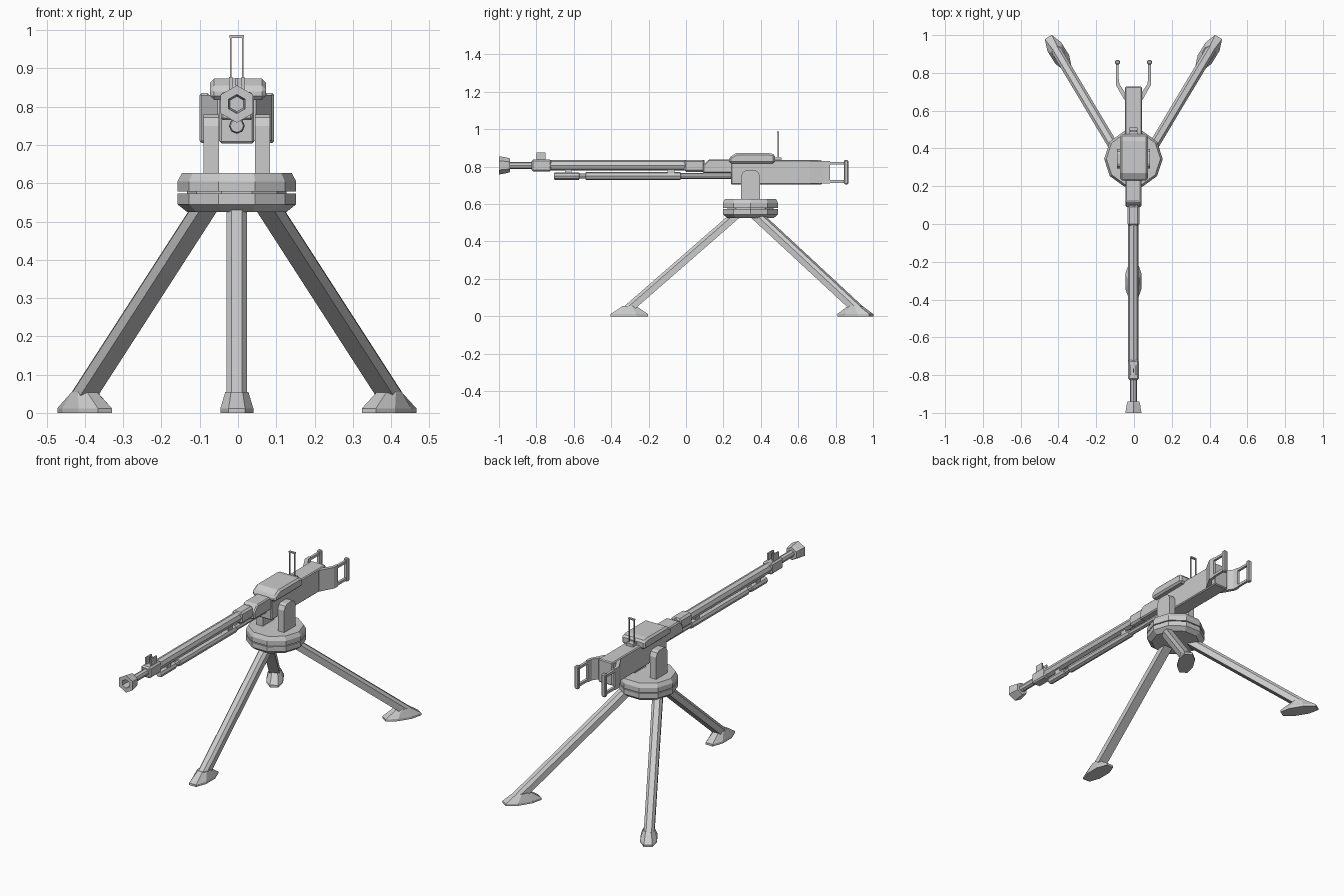
import bpy, bmesh
from math import pi, cos, sin
from mathutils import Vector

if "Cube" in bpy.data.objects:
    bpy.data.objects.remove(bpy.data.objects["Cube"])

CX = -0.003      # symmetry line of the whole model
HUB_Y = 0.345    # turntable centre
BORE_Z = 0.807   # barrel axis height


def make(name, bm):
    bmesh.ops.recalc_face_normals(bm, faces=bm.faces)
    me = bpy.data.meshes.new(name)
    bm.to_mesh(me)
    bm.free()
    ob = bpy.data.objects.new(name, me)
    bpy.context.collection.objects.link(ob)
    return ob


def bevel(ob, width):
    m = ob.modifiers.new("bevel", 'BEVEL')
    m.width, m.segments, m.limit_method = width, 1, 'ANGLE'


def loft(name, rings, caps=True):
    """Skin matching rings of points; closed at both ends or looped."""
    bm = bmesh.new()
    vs = [[bm.verts.new(p) for p in r] for r in rings]
    n = len(vs[0])
    pairs = list(zip(vs, vs[1:])) + ([] if caps else [(vs[-1], vs[0])])
    for a, b in pairs:
        for i in range(n):
            bm.faces.new((a[i], a[(i + 1) % n], b[(i + 1) % n], b[i]))
    if caps:
        bm.faces.new(vs[0])
        bm.faces.new(vs[-1])
    return make(name, bm)


def box(name, x, y, z, bev=0):
    """Box from (min, max) ranges, x relative to the symmetry line."""
    ring = lambda h: [(CX + x[i], y[j], h) for i, j in ((0, 0), (1, 0), (1, 1), (0, 1))]
    ob = loft(name, [ring(z[0]), ring(z[1])])
    if bev:
        bevel(ob, bev)
    return ob


def side_profile(name, pts, x0, x1, bev=0):
    """Extrude a (y, z) outline across x."""
    ob = loft(name, [[(CX + x, y, z) for y, z in pts] for x in (x0, x1)])
    if bev:
        bevel(ob, bev)
    return ob


def tube(name, profile, z, sides=6, caps=True):
    """Turned part along y from (y, radius) pairs, corner pointing up."""
    rings = [[(CX + r * sin(2 * pi * i / sides), y, z + r * cos(2 * pi * i / sides))
              for i in range(sides)] for y, r in profile]
    return loft(name, rings, caps)


def disc(name, profile, sides=10):
    """Turntable disc from (z, radius) pairs."""
    return loft(name, [[(CX + r * cos(2 * pi * i / sides), HUB_Y + r * sin(2 * pi * i / sides), z)
                        for i in range(sides)] for z, r in profile])


# Turntable: two discs with a narrow gap and a hidden spindle
disc("turntable_lower", [(0.525, 0.13), (0.545, 0.155), (0.573, 0.155)])
disc("turntable_upper", [(0.578, 0.155), (0.605, 0.155), (0.627, 0.143)])
disc("turntable_spindle", [(0.56, 0.13), (0.59, 0.13)])


# Tripod legs and feet
def leg(name, top, bottom):
    top, bottom = Vector(top), Vector(bottom)
    d = (top - bottom).normalized()
    side = d.cross(Vector((0, 0, 1))).normalized()
    up = side.cross(d)
    sec = [(-0.027, -0.024), (0.027, -0.024), (0.027, 0.008), (0.014, 0.024),
           (-0.014, 0.024), (-0.027, 0.008)]
    loft(name, [[p + side * a + up * b for a, b in sec] for p in (bottom, top)])


def foot(name, centre, out):
    out = Vector((out[0], out[1], 0)).normalized()
    side = Vector((-out.y, out.x, 0))
    c = Vector((centre[0], centre[1], 0))
    oct8 = lambda L, W, z: [c + out * a * L + side * b * W + Vector((0, 0, z)) for a, b in (
        (1, -.5), (1, .5), (.4, 1), (-.4, 1), (-1, .5), (-1, -.5), (-.4, -1), (.4, -1))]
    loft(name, [oct8(0.1, 0.043, 0), oct8(0.1, 0.043, 0.012), oct8(0.036, 0.03, 0.055)])


leg("front_leg", (CX, 0.27, 0.545), (CX, -0.315, 0.035))
foot("front_foot", (CX, -0.303), (0, -1))
for label, s in (("left", -1), ("right", 1)):
    leg("rear_leg_" + label, (CX + s * 0.083, 0.375, 0.545), (CX + s * 0.412, 0.925, 0.035))
    foot("rear_foot_" + label, (CX + s * 0.398, 0.905), (s * 0.53, 0.85))

    # Cradle uprights with rounded tops
    arch = [(0.294, 0.62), (0.396, 0.62), (0.396, 0.75), (0.385, 0.772), (0.37, 0.78),
            (0.32, 0.78), (0.305, 0.772), (0.294, 0.75)]
    side_profile("cradle_upright_" + label, arch, s * 0.047, s * 0.087)

    # Spade grips: flared plate, two arms, upright handle
    plan = [(0.04, 0.66), (0.05, 0.66), (0.092, 0.735), (0.092, 0.77), (0.078, 0.77), (0.074, 0.74), (0.04, 0.69)]
    loft("grip_plate_" + label, [[(CX + s * x, y, z) for x, y in plan] for z in (0.71, 0.83)])
    xr = (s * 0.078, s * 0.092)
    box("grip_arm_top_" + label, xr, (0.765, 0.855), (0.812, 0.826))
    box("grip_arm_bottom_" + label, xr, (0.765, 0.855), (0.714, 0.728))
    box("grip_handle_" + label, (s * 0.072, s * 0.097), (0.845, 0.868), (0.705, 0.836), 0.005)

    # Rear sight posts and front sight ears
    box("rear_sight_post_" + label, (s * 0.014, s * 0.018), (0.488, 0.496), (0.835, 0.985))
    box("front_sight_ear_" + label, (s * 0.012, s * 0.02), (-0.80, -0.75), (0.835, 0.877))

# Receiver
side_profile("receiver_body", [(0.24, 0.704), (0.727, 0.704), (0.727, 0.835), (0.24, 0.835)],
             -0.045, 0.045, 0.005)
side_profile("receiver_nose", [(0.09, 0.765), (0.26, 0.765), (0.26, 0.838), (0.12, 0.838), (0.09, 0.805)],
             -0.042, 0.042, 0.006)
side_profile("feed_cover", [(0.23, 0.818), (0.476, 0.818), (0.476, 0.866), (0.44, 0.873), (0.27, 0.873), (0.23, 0.85)],
             -0.07, 0.076, 0.01)
box("rear_sight_base", (-0.022, 0.022), (0.47, 0.51), (0.83, 0.85))
box("rear_sight_bar", (-0.019, 0.019), (0.486, 0.498), (0.98, 0.987))

# Barrel, collar and front sight block
box("barrel_collar", (-0.031, 0.031), (-0.01, 0.1), (0.772, 0.837), 0.01)
tube("barrel", [(0.1, 0.028), (-0.73, 0.028)], BORE_Z, 8)
tube("barrel_tip", [(-0.72, 0.019), (-0.95, 0.019)], BORE_Z, 8)
box("front_sight_block", (-0.029, 0.029), (-0.825, -0.72), (0.775, 0.838), 0.008)
box("front_sight_blade", (-0.003, 0.003), (-0.785, -0.765), (0.835, 0.875))

# Flared hexagonal muzzle with a recessed bore
tube("muzzle", [(-0.94, 0.036), (-0.955, 0.041), (-1.0, 0.049), (-1.0, 0.025), (-0.95, 0.02)], BORE_Z)

# Gas tube below the barrel and its hangers
tube("gas_tube", [(-0.705, 0.017), (-0.70, 0.02), (-0.572, 0.02), (-0.57, 0.014), (-0.537, 0.014), (-0.535, 0.021),
                  (-0.03, 0.021), (-0.028, 0.015), (0.25, 0.015)], 0.75, 8)
for i, y in enumerate((-0.63, -0.08)):
    box("gas_tube_hanger_%d" % (i + 1), (-0.012, 0.012), (y - 0.018, y + 0.018), (0.755, 0.795))
